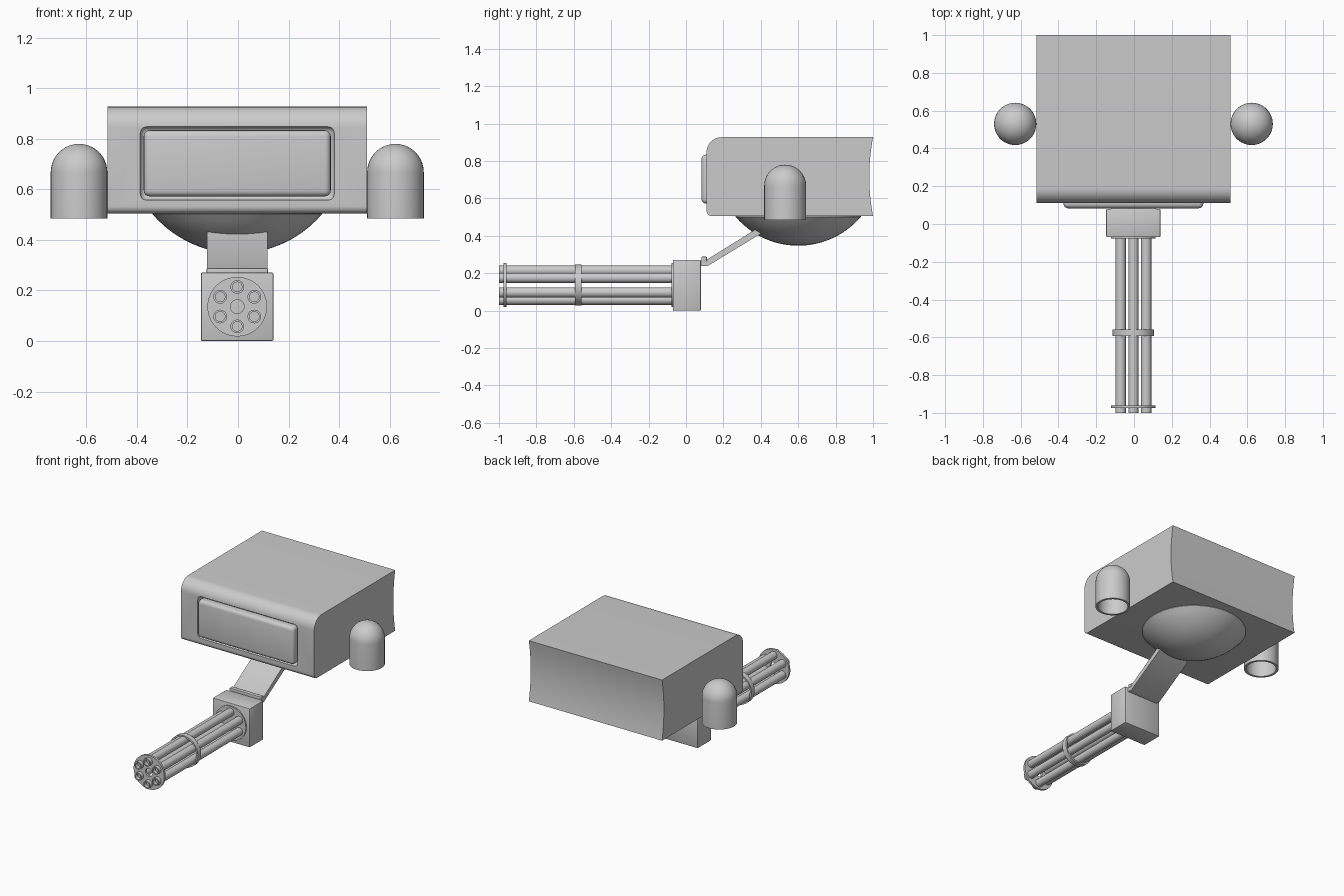
import bpy, bmesh, math
from mathutils import Matrix

if "Cube" in bpy.data.objects:
    bpy.data.objects.remove(bpy.data.objects["Cube"])

CX = -0.003
GUN_Z = 0.136


def finish(name, bm, smooth=True):
    bmesh.ops.remove_doubles(bm, verts=bm.verts[:], dist=1e-5)
    bmesh.ops.recalc_face_normals(bm, faces=bm.faces[:])
    me = bpy.data.meshes.new(name)
    bm.to_mesh(me)
    bm.free()
    ob = bpy.data.objects.new(name, me)
    bpy.context.collection.objects.link(ob)
    if smooth:
        shade(ob)
    return ob


def shade(ob):
    bpy.ops.object.select_all(action='DESELECT')
    ob.select_set(True)
    bpy.context.view_layer.objects.active = ob
    bpy.ops.object.shade_smooth_by_angle(angle=math.radians(35))


def box(name, x, y, z, bevel=0.0, segs=3):
    bm = bmesh.new()
    bmesh.ops.create_cube(bm, size=1)
    for v in bm.verts:
        for i, r in enumerate((x, y, z)):
            v.co[i] = r[0] if v.co[i] < 0 else r[1]
    if bevel:
        bmesh.ops.bevel(bm, geom=bm.edges[:], offset=bevel, segments=segs,
                        profile=0.5, affect='EDGES')
    return finish(name, bm)


def extrude_x(name, pts, x0, x1):
    """Extrude a (y, z) outline along x."""
    bm = bmesh.new()
    a = [bm.verts.new((x0, y, z)) for y, z in pts]
    b = [bm.verts.new((x1, y, z)) for y, z in pts]
    n = len(pts)
    bm.faces.new(a)
    bm.faces.new(b[::-1])
    for i in range(n):
        bm.faces.new((a[i], a[(i + 1) % n], b[(i + 1) % n], b[i]))
    return finish(name, bm)


def lathe(name, prof, loc, along_y=False, segs=32, closed=False):
    """Revolve (radius, height) points round z, or round y for gun parts."""
    bm = bmesh.new()
    pts = [bm.verts.new((r, 0, h)) for r, h in prof]
    n = len(pts)
    edges = [bm.edges.new((pts[i], pts[(i + 1) % n])) for i in range(n if closed else n - 1)]
    bmesh.ops.spin(bm, geom=pts + edges, cent=(0, 0, 0), axis=(0, 0, 1),
                   angle=math.tau, steps=segs, use_merge=True)
    bmesh.ops.remove_doubles(bm, verts=bm.verts[:], dist=1e-5)
    m = Matrix.Translation(loc)
    if along_y:
        m = m @ Matrix.Rotation(-math.pi / 2, 4, 'X')
    bmesh.ops.transform(bm, matrix=m, verts=bm.verts[:])
    return finish(name, bm)


def arc(cx, cy, r, a0, a1, n):
    return [(cx + r * math.cos(math.radians(a0 + (a1 - a0) * i / n)),
             cy + r * math.sin(math.radians(a0 + (a1 - a0) * i / n))) for i in range(n + 1)]


# Main housing: rounded front edges and a shallow concave back
Y0, Y1, ZB, ZT = 0.11, 1.0, 0.505, 0.927
back = [(Y1 - 0.02 * (1 - (2 * i / 12 - 1) ** 2), ZB + (ZT - ZB) * i / 12) for i in range(13)]
outline = back + arc(Y0 + 0.08, ZT - 0.08, 0.08, 90, 180, 10) \
    + arc(Y0 + 0.028, ZB + 0.028, 0.028, 180, 270, 6)
housing = extrude_x("housing", outline, -0.516, 0.51)

# Recess in the front with a raised, rounded panel inside it
cutter = box("recess_cutter", (CX - 0.384, CX + 0.384), (0.02, 0.135), (0.557, 0.848), 0.025)
cutter.hide_render = True
cutter.hide_viewport = False
mod = housing.modifiers.new("recess", 'BOOLEAN')
mod.operation = 'DIFFERENCE'
mod.solver = 'EXACT'
mod.object = cutter
bpy.context.view_layer.objects.active = housing
bpy.ops.object.modifier_apply(modifier="recess")
bpy.data.objects.remove(cutter)
shade(housing)
box("front_panel", (CX - 0.37, CX + 0.37), (0.083, 0.19), (0.572, 0.834), 0.024, 4)

# Shallow spherical turret dome under the housing
R, A, BOTTOM = 0.44, 0.335, 0.347
dome_angle = math.degrees(math.asin(A / R))
lathe("belly_dome", arc(0, BOTTOM + R, R, -90, -90 + dome_angle, 12) + [(A, 0.52), (0, 0.52)],
      (CX, 0.6, 0), segs=48)

# Hollow side pods with domed tops
pod = [(0.112, 0.485)] + arc(0, 0.668, 0.112, 0, 90, 10)
pod += arc(0, 0.668, 0.097, 90, 0, 10) + [(0.097, 0.485), (0.112, 0.485)]
for side, tag in ((-1, "left"), (1, "right")):
    lathe("pod_" + tag, pod, (CX + side * 0.626, 0.53, 0), segs=36)

# Sloping support arm and its hinge lip
extrude_x("support_arm", [(0.075, 0.238), (0.115, 0.238), (0.42, 0.423),
                          (0.40, 0.452), (0.105, 0.268), (0.075, 0.268)], -0.122, 0.116)
box("hinge_lip", (-0.124, 0.118), (0.083, 0.112), (0.262, 0.288), 0.004, 2)

# Gun receiver
box("gun_receiver", (-0.147, 0.14), (-0.07, 0.08), (0.0, 0.271), 0.006, 2)
lathe("receiver_plate", [(0, 0), (0.118, 0), (0.118, 0.012), (0, 0.012)],
      (CX, -0.078, GUN_Z), True, 40)

# Six bored barrels in a circle
bore = [(0, 0.2), (0.019, 0.2), (0.019, 0), (0.027, 0), (0.027, 0.93), (0, 0.93)]
for k in range(6):
    a = math.radians(90 + 60 * k)
    lathe("barrel_%d" % (k + 1), bore,
          (CX + 0.078 * math.cos(a), -1.0, GUN_Z + 0.078 * math.sin(a)), True, 20)


# Muzzle plate with centre hole, and the middle clamp band
def ring(name, r0, r1, y, width):
    lathe(name, [(r0, 0), (r1, 0), (r1, width), (r0, width)], (CX, y, GUN_Z), True, 40, True)


ring("muzzle_plate", 0.027, 0.118, -0.975, 0.015)
ring("clamp_band", 0.098, 0.11, -0.594, 0.036)
